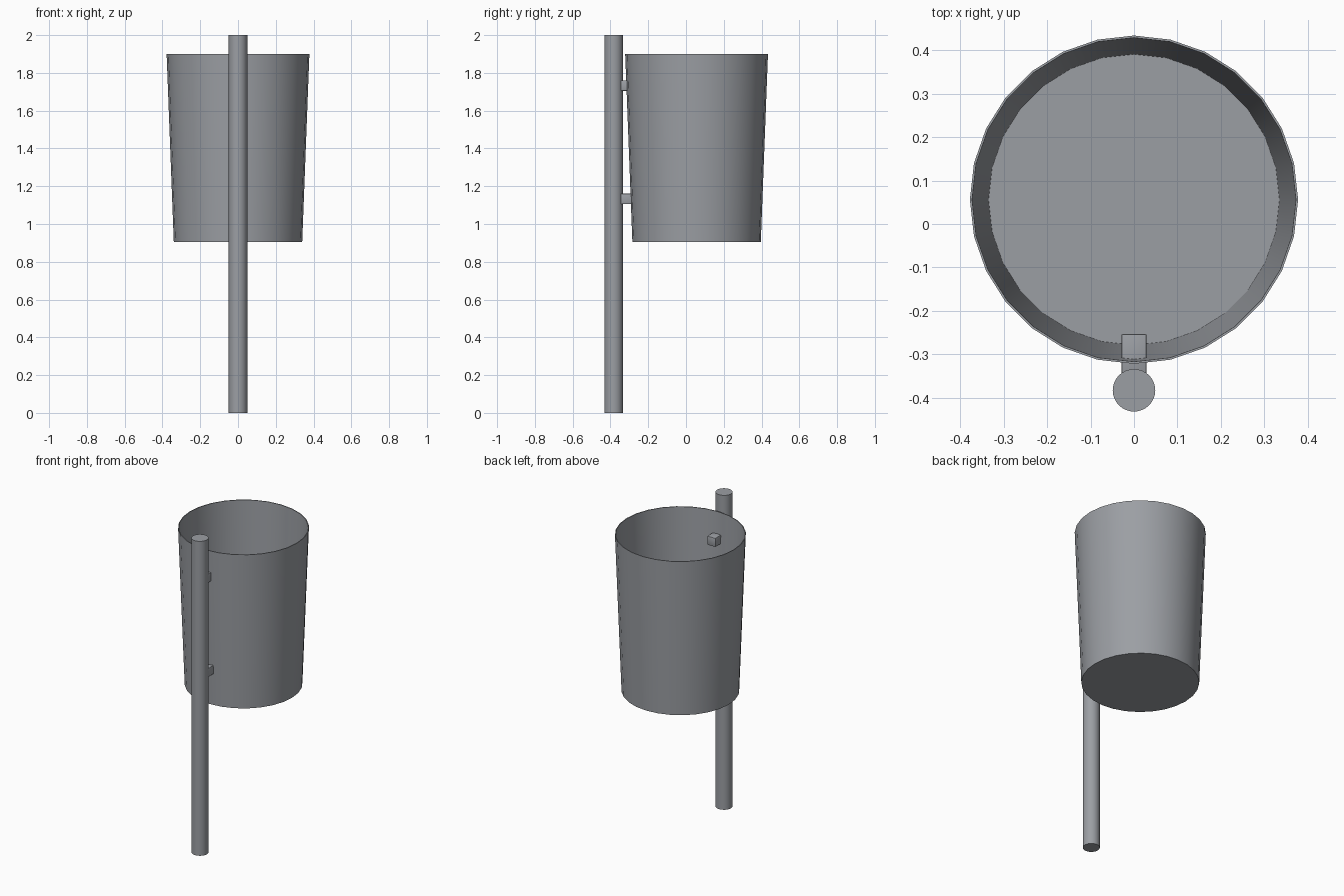
import bpy
import bmesh
import math

if "Cube" in bpy.data.objects:
    bpy.data.objects.remove(bpy.data.objects["Cube"])

GREY = (0.33, 0.345, 0.37, 1.0)
metal = bpy.data.materials.new("grey metal")
metal.use_nodes = True
metal.diffuse_color = GREY
metal.node_tree.nodes["Principled BSDF"].inputs["Base Color"].default_value = GREY


def add_part(name, bm, location, smooth=True):
    bmesh.ops.recalc_face_normals(bm, faces=bm.faces)
    mesh = bpy.data.meshes.new(name)
    bm.to_mesh(mesh)
    bm.free()
    mesh.materials.append(metal)
    obj = bpy.data.objects.new(name, mesh)
    obj.location = location
    bpy.context.collection.objects.link(obj)
    if smooth:
        bpy.ops.object.select_all(action="DESELECT")
        obj.select_set(True)
        bpy.context.view_layer.objects.active = obj
        bpy.ops.object.shade_smooth_by_angle(angle=math.radians(30))
    return obj


def lathe(name, profile, sides, location):
    """Stack rings of (radius, height), capping the first and last."""
    bm = bmesh.new()
    rings = []
    for radius, z in profile:
        angles = [math.tau * i / sides for i in range(sides)]
        rings.append([bm.verts.new((radius * math.cos(a), radius * math.sin(a), z))
                      for a in angles])
    for low, high in zip(rings, rings[1:]):
        for i in range(sides):
            j = (i + 1) % sides
            bm.faces.new((low[i], low[j], high[j], high[i]))
    bm.faces.new(rings[0])
    bm.faces.new(rings[-1])
    return add_part(name, bm, location)


# Open tapered bin with a thin wall and floor
lathe("bin", [(0.34, 0.905), (0.378, 1.9), (0.373, 1.9), (0.335, 0.91)],
      28, (0, 0.056, 0))

# Upright post in front of the bin
lathe("post", [(0.049, 0), (0.049, 2)], 32, (0, -0.383, 0))

# Brackets through the bin wall, holding it to the post
for name, z in (("upper_bracket", 1.733), ("lower_bracket", 1.133)):
    bm = bmesh.new()
    bmesh.ops.create_cube(bm, size=1)
    bmesh.ops.scale(bm, vec=(0.058, 0.097, 0.056), verts=bm.verts)
    bmesh.ops.bevel(bm, geom=bm.edges[:], offset=0.003, segments=2,
                    profile=0.5, affect="EDGES")
    add_part(name, bm, (0, -0.302, z))
